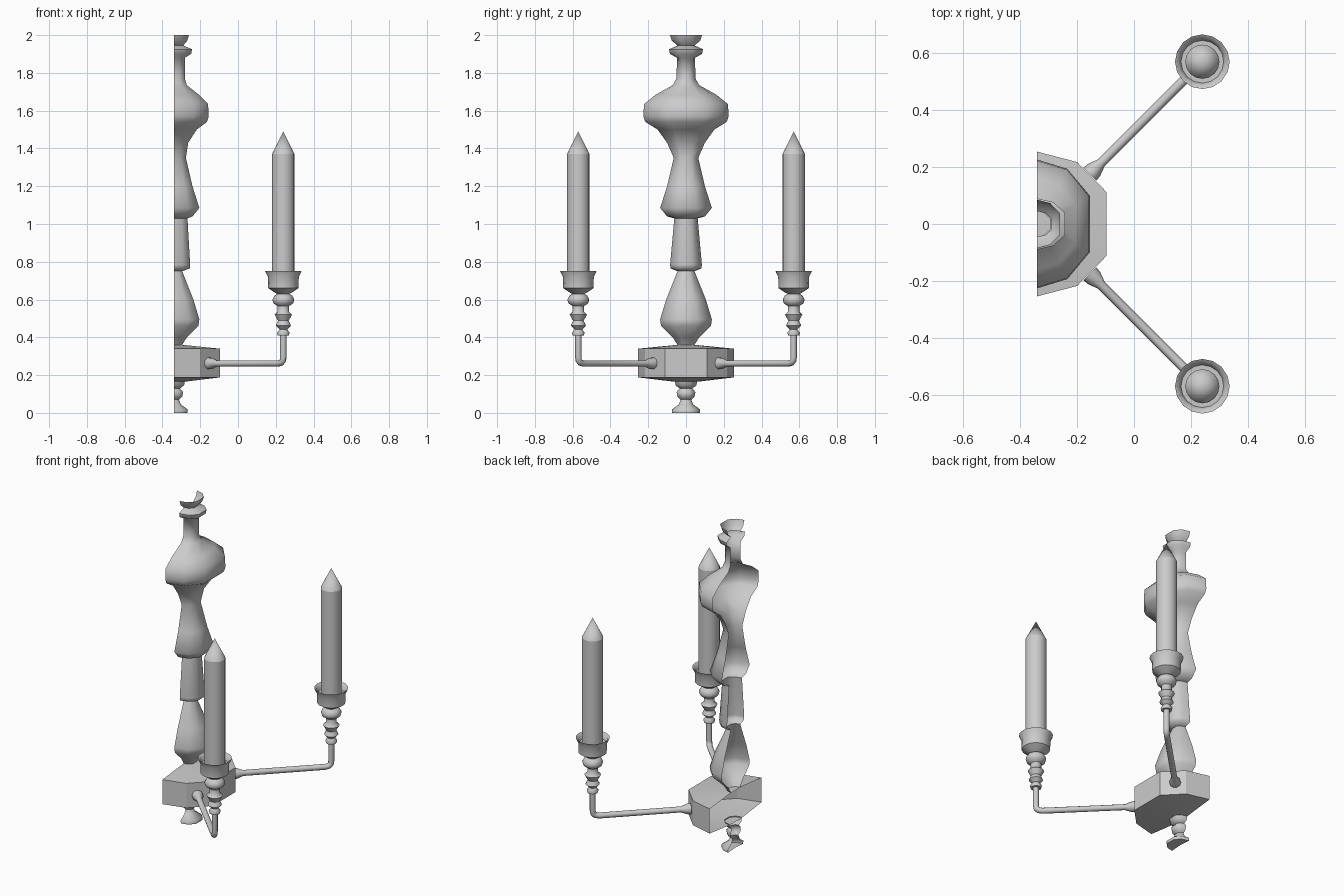
import bpy, bmesh
from math import sin, cos, pi, radians
from mathutils import Vector, Matrix

if "Cube" in bpy.data.objects:
    bpy.data.objects.remove(bpy.data.objects["Cube"])

BACK = -0.34          # wall plane
HALF = [radians(a) for a in (-90, -59, -26, 26, 59, 90)]
FULL = [2 * pi * i / 16 for i in range(16)]


def lathe(name, profile, angles, centre, closed, smooth):
    """Turn (radius, z, depth factor) rings through the given angles."""
    bm = bmesh.new()
    rings = []
    for r, z, *k in profile:
        k = k[0] if k else 1.0
        rings.append([bm.verts.new((centre[0] + r * k * cos(a), centre[1] + r * sin(a), z))
                      for a in angles])
    n = len(angles)
    for lo, hi in zip(rings, rings[1:]):
        for i in range(n if closed else n - 1):
            j = (i + 1) % n
            bm.faces.new((lo[i], lo[j], hi[j], hi[i]))
    bmesh.ops.remove_doubles(bm, verts=bm.verts, dist=1e-5)
    return finish(name, bm, smooth)


def finish(name, bm, smooth):
    me = bpy.data.meshes.new(name)
    bm.to_mesh(me)
    bm.free()
    ob = bpy.data.objects.new(name, me)
    bpy.context.collection.objects.link(ob)
    me.shade_smooth()
    me.set_sharp_from_angle(angle=radians(smooth))
    return ob


def tube(name, path, radii, sides=10):
    """Sweep a circle along a path lying in one vertical plane."""
    bm = bmesh.new()
    pts = [Vector(p) for p in path]
    flat = (pts[1] - pts[0]).normalized()
    side = Vector((0, 0, 1)).cross(flat)
    rings = []
    for i, (p, r) in enumerate(zip(pts, radii)):
        t = (pts[min(i + 1, len(pts) - 1)] - pts[max(i - 1, 0)]).normalized()
        up = t.cross(side)
        rings.append([bm.verts.new(p + r * (side * cos(2 * pi * k / sides) + up * sin(2 * pi * k / sides)))
                      for k in range(sides)])
    for a, b in zip(rings, rings[1:]):
        for k in range(sides):
            j = (k + 1) % sides
            bm.faces.new((a[k], a[j], b[j], b[k]))
    bmesh.ops.recalc_face_normals(bm, faces=bm.faces)
    return finish(name, bm, 60)


# Half-turned column, open at the wall
column = [(.045, .36, 1.1), (.07, .40, 1.1), (.132, .46, 1.1), (.137, .495, 1.1), (.105, .60, 1.1),
          (.045, .75, 1.1), (.082, .765, 1.15), (.084, .785, 1.15), (.062, 1.03, 1.3),
          (.10, 1.04, 1.1), (.137, 1.085, 1.1), (.10, 1.2, 1.1), (.065, 1.35, 1.1),
          (.10, 1.43, .85), (.15, 1.5, .9), (.215, 1.54, .91), (.226, 1.57, .91), (.222, 1.635, .91),
          (.16, 1.685, .92), (.07, 1.735, 1.1), (.05, 1.77, 1.3), (.048, 1.88, 1.35),
          (.085, 1.9, 1.2), (.09, 1.925, 1.2), (.045, 1.945, 1.25), (.075, 1.97, 1.05), (.085, 2.0, 1.05)]
lathe("column", column, HALF, (BACK, 0), False, 65)

# Faceted base block
base = [(.0, .165), (.06, .165, 1.07), (.254, .188, 1.07), (.254, .34, 1.07), (.05, .36, 1.07), (0, .36)]
lathe("base_block", base, HALF, (BACK, 0), False, 25)

# Bottom finial
finial = [(0, .005), (.074, 0, 1.1), (.075, .018, 1.1), (.038, .045, 1.1), (.028, .07, 1.1), (.045, .085, 1.1),
          (.05, .11, 1.1), (.033, .13, 1.1), (.055, .145, 1.1), (.06, .17, 1.1)]
lathe("bottom_finial", finial, HALF, (BACK, 0), False, 65)

# Arms, candle cups and candles, one per side
cup = [(0, .41), (.03, .41), (.033, .425), (.02, .442), (.04, .462), (.028, .488), (.046, .52),
       (.03, .535), (.03, .565), (.052, .58), (.058, .6), (.048, .62), (.032, .63), (.05, .64),
       (.08, .66), (.082, .72), (.096, .75), (.083, .742), (.075, .715), (0, .715)]
candle = [(0, .715), (.06, .715), (.06, 1.37), (0, 1.49)]
for s, label in ((-1, "front"), (1, "rear")):
    c = (.24, s * .57)
    path = [(-.155, s * .175, .262), (-.14, s * .19, .262), (-.115, s * .215, .262), (.215, s * .545, .262),
            (.230, s * .560, .267), (.238, s * .568, .277), (.24, s * .57, .295), (.24, s * .57, .42)]
    tube(label + "_arm", path, [.032, .03] + [.017] * 6)
    lathe(label + "_candle_cup", cup, FULL, c, True, 50)
    lathe(label + "_candle", candle, FULL, c, True, 25)
